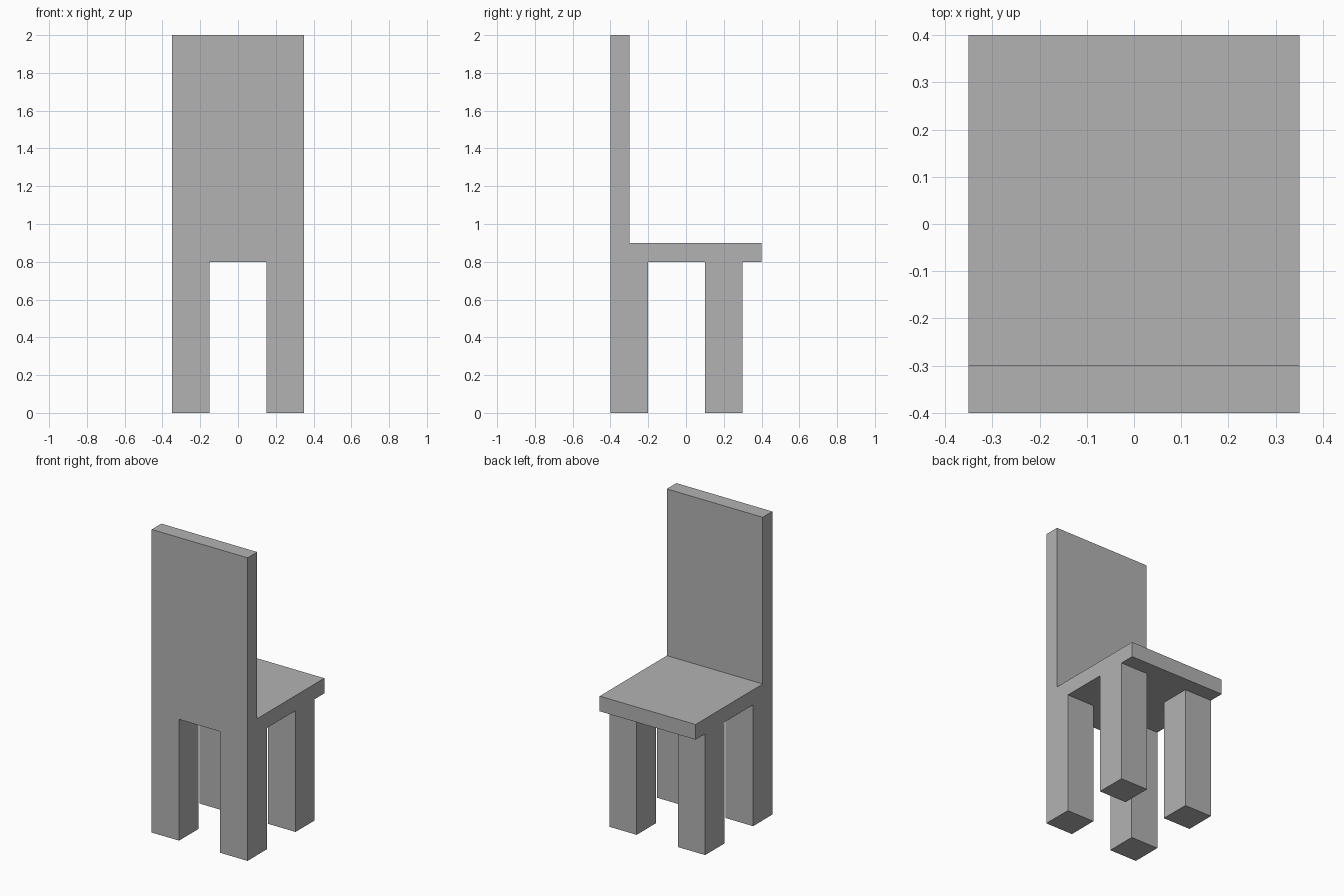
import bpy

cube = bpy.data.objects.get("Cube")
if cube:
    bpy.data.objects.remove(cube, do_unlink=True)

# Single flat grey
grey = bpy.data.materials.new("plain_grey")
grey.use_nodes = True
colour = (0.45, 0.45, 0.45, 1)
grey.diffuse_color = colour
grey.node_tree.nodes["Principled BSDF"].inputs["Base Color"].default_value = colour


def box(name, size, centre):
    """Add a flat-faced box with its size baked into the mesh."""
    bpy.ops.mesh.primitive_cube_add(size=1, location=centre)
    obj = bpy.context.object
    obj.name = name
    obj.scale = size
    bpy.ops.object.transform_apply(location=False, rotation=False, scale=True)
    obj.data.materials.append(grey)
    return obj


WIDTH, DEPTH, HEIGHT = 0.7, 0.8, 2.0
SLAB = 0.1
LEG = 0.2
LEG_HEIGHT = 0.8
seat_top = LEG_HEIGHT + SLAB

# Seat slab
box("seat", (WIDTH, DEPTH, SLAB), (0, 0, LEG_HEIGHT + SLAB / 2))

# Tall backrest standing on the seat edge
box("backrest", (WIDTH, SLAB, HEIGHT - seat_top),
    (0, (SLAB - DEPTH) / 2, (HEIGHT + seat_top) / 2))

# Square legs: one pair flush with the backrest, the other set in from the edge
for side, sx in (("left", 1), ("right", -1)):
    for pair, y in (("backrest", (LEG - DEPTH) / 2), ("seat_edge", LEG)):
        box(f"{side}_{pair}_leg", (LEG, LEG, LEG_HEIGHT),
            (sx * (WIDTH - LEG) / 2, y, LEG_HEIGHT / 2))
